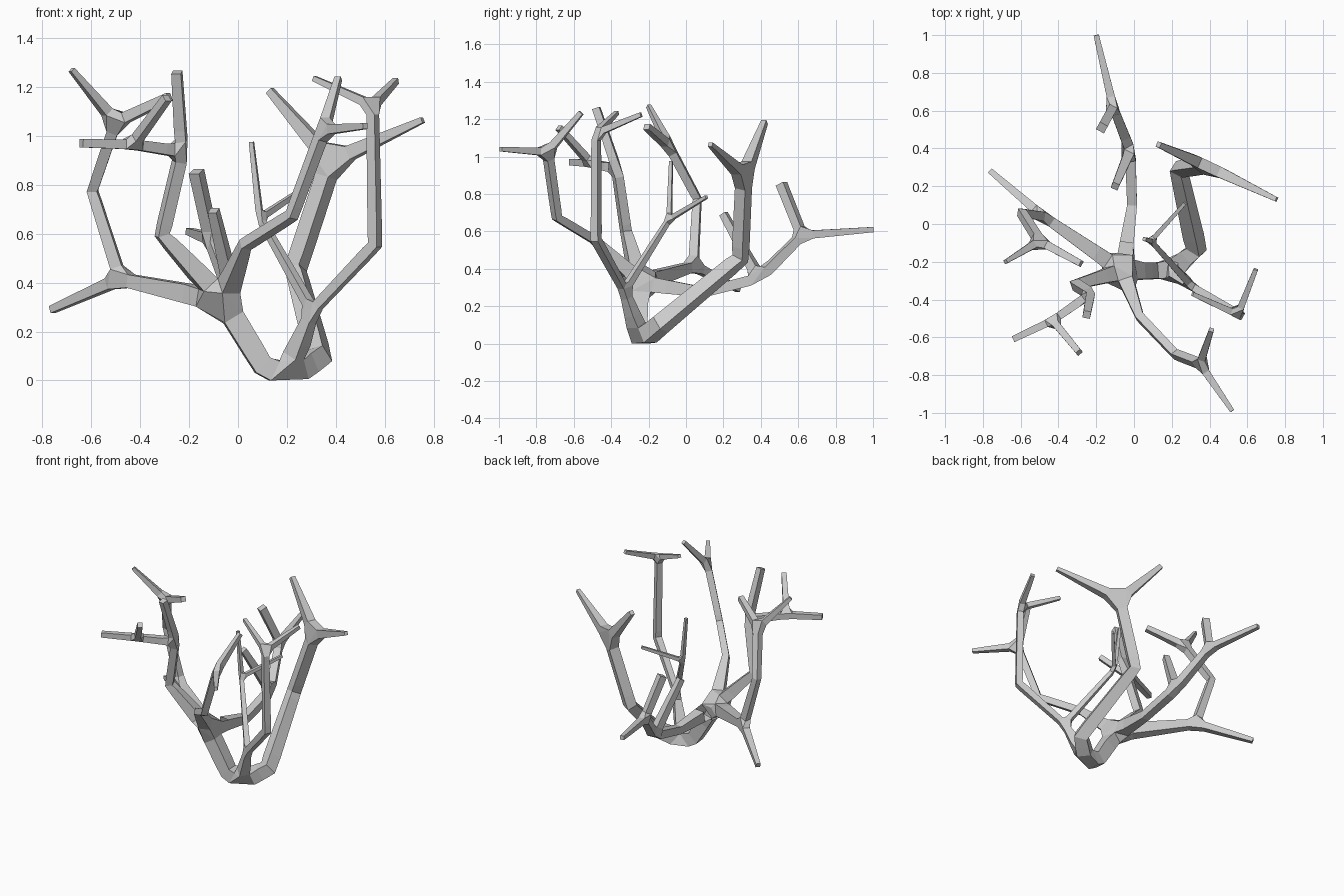
import bpy, bmesh

# Branching coral: a skeleton of joints skinned with a four-sided tube.
bm = bmesh.new()
skin = bm.verts.layers.skin.new()


def joint(x, y, z, r):
    v = bm.verts.new((x, y, z))
    v[skin].radius = (r, r)
    return v


def limb(start, *points):
    """Run a limb from a joint through (x, y, z, radius) points; return its end."""
    for p in points:
        end = joint(*p)
        bm.edges.new((start, end))
        start = end
    return start


# Base and the short trunk up to the main hub
base = joint(0.20, -0.24, 0.02, 0.045)
base[skin].use_root = True
hub = limb(base, (0.10, -0.25, 0.068, 0.042), (-0.06, -0.25, 0.33, 0.045))

# Rear limb
rear = limb(hub, (-0.01, 0.10, 0.28, 0.026), (-0.02, 0.39, 0.355, 0.028))
limb(rear, (-0.10, 0.20, 0.70, 0.019))
fork = limb(rear, (-0.11, 0.62, 0.585, 0.023))
limb(fork, (-0.20, 1.00, 0.615, 0.014))
limb(fork, (-0.17, 0.51, 0.86, 0.024))

# Left limb
left = limb(hub, (-0.48, 0.04, 0.42, 0.025))
limb(left, (-0.76, 0.28, 0.295, 0.015))
fork = limb(left, (-0.595, 0.06, 0.78, 0.021), (-0.50, -0.09, 1.06, 0.023))
limb(fork, (-0.68, -0.20, 1.275, 0.011))
limb(fork, (-0.28, -0.21, 1.165, 0.017))

# Front left limb
front_left = limb(hub, (-0.31, -0.32, 0.60, 0.025), (-0.23, -0.37, 0.94, 0.024))
limb(front_left, (-0.25, -0.48, 1.265, 0.020))
fork = limb(front_left, (-0.43, -0.51, 0.97, 0.020))
limb(fork, (-0.64, -0.61, 0.975, 0.017))
limb(fork, (-0.29, -0.68, 1.16, 0.016))

# Front right limb
fork = limb(hub, (0.03, -0.49, 0.56, 0.022), (0.22, -0.69, 0.68, 0.021),
            (0.35, -0.74, 1.03, 0.022))
limb(fork, (0.52, -0.99, 1.045, 0.012))
limb(fork, (0.41, -0.56, 1.24, 0.013))

# Right rear limb
fork = limb(base, (0.33, -0.135, 0.107, 0.042), (0.235, 0.29, 0.46, 0.034),
            (0.38, 0.31, 0.90, 0.033))
limb(fork, (0.13, 0.42, 1.19, 0.015))
limb(fork, (0.755, 0.13, 1.07, 0.012))

# Right limb with a thin inner twig
right = limb(base, (0.305, -0.33, 0.29, 0.019))
fork = limb(right, (0.56, -0.48, 0.56, 0.022), (0.55, -0.48, 1.13, 0.019))
limb(fork, (0.31, -0.37, 1.24, 0.011))
limb(fork, (0.645, -0.24, 1.23, 0.012))
twig = limb(right, (0.09, -0.09, 0.67, 0.013))
limb(twig, (0.055, -0.08, 0.98, 0.009))
limb(twig, (0.27, 0.11, 0.79, 0.009))

mesh = bpy.data.meshes.new("branching_coral")
bm.to_mesh(mesh)
bm.free()
coral = bpy.data.objects.new("branching_coral", mesh)
bpy.context.collection.objects.link(coral)
mod = coral.modifiers.new("skin", 'SKIN')
mod.branch_smoothing = 0.0
mod.use_smooth_shade = False

# Rest the coral on the ground
bpy.context.view_layer.update()
done = coral.evaluated_get(bpy.context.evaluated_depsgraph_get())
coral.location.z = -min(v.co.z for v in done.data.vertices)
